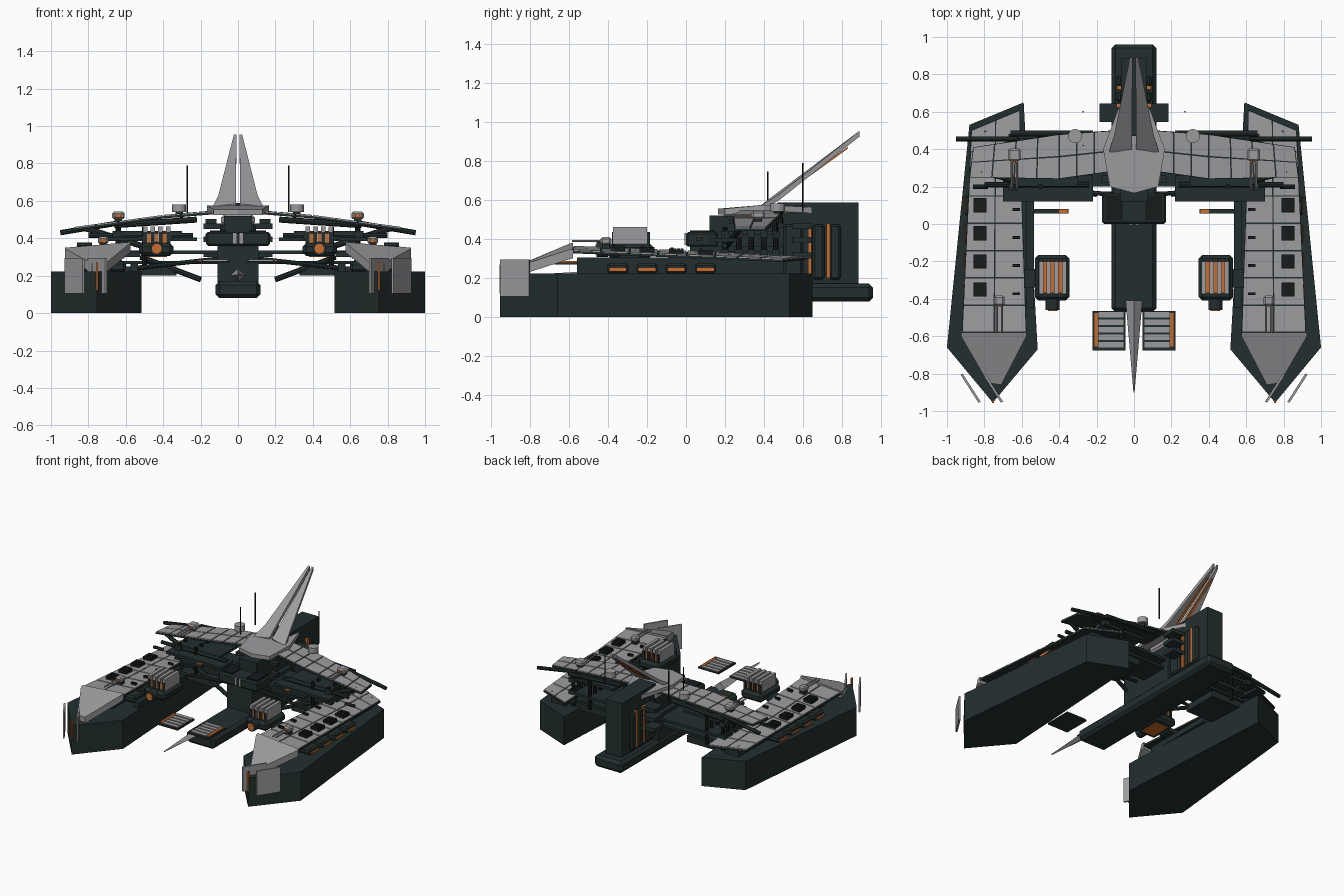
import bpy, bmesh, math
from mathutils import Vector


def material(name, col):
    m = bpy.data.materials.new(name)
    m.diffuse_color = (*col, 1)
    return m


DARK = material("dark green hull", (0.017, 0.028, 0.028))
GREY = material("light grey armour", (0.33, 0.33, 0.345))
ORANGE = material("orange glow", (0.60, 0.15, 0.025))
BLACK = material("black metal", (0.008, 0.011, 0.012))


def finish(name, bm, mat, mirror, bevel=0):
    bmesh.ops.recalc_face_normals(bm, faces=bm.faces)
    me = bpy.data.meshes.new(name)
    bm.to_mesh(me)
    bm.free()
    ob = bpy.data.objects.new(name, me)
    bpy.context.collection.objects.link(ob)
    me.materials.append(mat)
    if bevel:
        b = ob.modifiers.new("bevel", 'BEVEL')
        b.width, b.segments = bevel, 1
    if mirror:
        ob.modifiers.new("mirror", 'MIRROR')
    return ob


def add_loft(bm, low, high):
    """Closed solid between two matching outlines."""
    a = [bm.verts.new(p) for p in low]
    b = [bm.verts.new(p) for p in high]
    n = len(a)
    bm.faces.new(a[::-1])
    bm.faces.new(b)
    for i in range(n):
        bm.faces.new((a[i], a[(i + 1) % n], b[(i + 1) % n], b[i]))


def slab(name, top, thick, mat, mirror=True):
    bm = bmesh.new()
    add_loft(bm, [(x, y, z - thick) for x, y, z in top], top)
    return finish(name, bm, mat, mirror)


def prism(name, pts, z0, z1, mat, mirror=True, bevel=0):
    bm = bmesh.new()
    add_loft(bm, [(x, y, z0) for x, y in pts], [(x, y, z1) for x, y in pts])
    return finish(name, bm, mat, mirror, bevel)


def box(name, x0, x1, y0, y1, z0, z1, mat, mirror=True, bevel=0):
    return prism(name, [(x0, y0), (x1, y0), (x1, y1), (x0, y1)], z0, z1, mat, mirror, bevel)


def rod(name, p, q, r, mat, mirror=True, sides=8):
    p, q = Vector(p), Vector(q)
    bm = bmesh.new()
    bmesh.ops.create_cone(bm, cap_ends=True, segments=sides, radius1=r, radius2=r, depth=(q - p).length)
    rot = (q - p).to_track_quat('Z', 'Y')
    for v in bm.verts:
        v.co = rot @ v.co + (p + q) / 2
    return finish(name, bm, mat, mirror)


def panels(name, a, b, c, d, nu, nv, thick=0.012, gap=0.004):
    """Grid of separate armour plates over the patch a-b-c-d, on a dark backing."""
    a, b, c, d = map(Vector, (a, b, c, d))
    at = lambda u, v: a.lerp(b, u).lerp(d.lerp(c, u), v)
    gu, gv = gap / (b - a).length, gap / (d - a).length
    bm = bmesh.new()
    for i in range(nu):
        for j in range(nv):
            u0, u1, v0, v1 = i / nu + gu, (i + 1) / nu - gu, j / nv + gv, (j + 1) / nv - gv
            top = [at(u0, v0), at(u1, v0), at(u1, v1), at(u0, v1)]
            add_loft(bm, [p - Vector((0, 0, thick)) for p in top], top)
    finish(name, bm, GREY, True)
    slab(name + "_backing", [p - Vector((0, 0, 0.007)) for p in (a, b, c, d)], 0.012, DARK)


# Side hulls
prism("side_hull", [(0.59, 0.65), (0.515, -0.67), (0.755, -0.955), (1.0, -0.66), (0.88, 0.53)],
      0, 0.222, DARK)

# Raised hull decks, nose caps and bow plates
panels("hull_deck", (0.575, -0.58, 0.365), (0.92, -0.58, 0.345), (0.885, 0.15, 0.315), (0.6, 0.15, 0.335), 2, 5)
panels("rear_deck", (0.6, 0.15, 0.335), (0.885, 0.15, 0.315), (0.87, 0.5, 0.30), (0.61, 0.61, 0.31), 2, 3)
slab("nose_cap", [(0.575, -0.58, 0.38), (0.925, -0.58, 0.35), (0.925, -0.6, 0.345),
                  (0.78, -0.85, 0.265), (0.71, -0.86, 0.265), (0.575, -0.6, 0.375)], 0.05, GREY)
box("deck_spine", 0.68, 0.80, -0.56, 0.5, 0.22, 0.305, DARK)
for x in (0.70, 0.82):
    prism("bow_plate", [(x, -0.95), (x + 0.012, -0.955), (x + 0.108, -0.805), (x + 0.096, -0.80)],
          0.105, 0.295, GREY)
box("bow_light", 0.749, 0.759, -0.958, -0.94, 0.12, 0.27, ORANGE)

# Deck vents with glowing side boxes below them
for i in range(4):
    y = 0.10 - 0.15 * i
    z = 0.328 + 0.007 * i
    for k in range(4):
        box("deck_vent_slat", 0.788, 0.858, y - 0.038 + k * 0.02, y - 0.022 + k * 0.02, z - 0.02, z + 0.016, BLACK)
    box("deck_vent", 0.788, 0.858, y - 0.036, y + 0.036, z - 0.02, z + 0.009, BLACK)
    box("side_box", 0.60, 0.905, y - 0.055, y + 0.055, 0.222, 0.275, DARK, bevel=0.012)
    box("side_box_glow", 0.902, 0.911, y - 0.045, y + 0.045, 0.232, 0.25, ORANGE)
    box("deck_clip", 0.61, 0.65, y - 0.03, y - 0.015, z, z + 0.022, BLACK)

# Gull wing
panels("wing_inner", (0.12, 0.28, 0.548), (0.40, 0.24, 0.525), (0.40, 0.48, 0.525), (0.12, 0.50, 0.55), 3, 2)
panels("wing_outer", (0.40, 0.24, 0.525), (0.88, 0.25, 0.46), (0.86, 0.41, 0.46), (0.40, 0.48, 0.525), 4, 2)
rod("wing_edge_beam", (0.22, 0.485, 0.50), (0.66, 0.485, 0.47), 0.016, DARK)
rod("wing_tip_rod", (0.62, 0.455, 0.485), (0.95, 0.455, 0.43), 0.014, DARK)

# Bridge hood and the two tall swept blades
slab("bridge_hood", [(-0.13, 0.20, 0.555), (0, 0.165, 0.555), (0.13, 0.20, 0.555), (0.165, 0.40, 0.575),
                     (0.09, 0.60, 0.565), (0, 0.80, 0.55), (-0.09, 0.60, 0.565), (-0.165, 0.40, 0.575)],
     0.03, GREY, False)
box("hood_underside", -0.09, 0.09, 0.26, 0.50, 0.465, 0.53, GREY, False, 0.02)
slab("tall_blade", [(0.012, 0.40, 0.585), (0.135, 0.38, 0.57), (0.105, 0.48, 0.63),
                    (0.022, 0.89, 0.955), (0.008, 0.89, 0.955)], 0.03, GREY)
slab("blade_glow", [(0.014, 0.45, 0.60), (0.04, 0.45, 0.598), (0.024, 0.83, 0.872), (0.014, 0.83, 0.872)],
     0.009, ORANGE)

# Central keel, neck and stern tower
box("keel", -0.12, 0.12, -0.47, 0.96, 0.08, 0.17, DARK, False, 0.02)
box("neck", -0.11, 0.11, 0.02, 0.50, 0.16, 0.36, DARK, False)
box("neck_top", -0.075, 0.075, 0.12, 0.50, 0.35, 0.52, DARK, False)
box("stern_tower", -0.07, 0.07, 0.47, 0.885, 0.16, 0.588, DARK, False)
for y, w in ((0.50, 0.10), (0.65, 0.06), (0.735, 0.06)):
    box("tower_panel", 0.06, 0.095, y, y + w, 0.19, 0.475, DARK, bevel=0.012)
for y in (0.625, 0.72):
    box("tower_glow", 0.06, 0.092, y, y + 0.02, 0.20, 0.48, ORANGE)
for z in (0.30, 0.38, 0.45):
    box("tower_side_block", 0.06, 0.185, 0.545, 0.645, z, z + 0.03, DARK)
box("control_box", -0.17, 0.17, 0.0, 0.165, 0.36, 0.435, DARK, False, 0.01)
box("control_window", 0.06, 0.15, 0.02, 0.15, 0.434, 0.443, BLACK)
box("control_strip", 0.008, 0.026, -0.008, 0.0, 0.37, 0.43, GREY)

# Ram spike on the keel and slatted radiators
bm = bmesh.new()
add_loft(bm, [(-0.045, -0.41, 0.20), (0, -0.41, 0.17), (0.045, -0.41, 0.20), (0, -0.41, 0.24)],
         [(-0.003, -0.90, 0.205), (0, -0.90, 0.20), (0.003, -0.90, 0.205), (0, -0.90, 0.21)])
finish("ram_spike", bm, GREY, False)
box("radiator", 0.045, 0.222, -0.675, -0.465, 0.268, 0.280, DARK)
for k in range(5):
    y = -0.66 + k * 0.04
    box("radiator_slat", 0.055, 0.19, y, y + 0.03, 0.279, 0.286, GREY)
box("radiator_glow", 0.193, 0.212, -0.655, -0.475, 0.279, 0.286, ORANGE)

# Stacked cross arms joining keel and hulls
for x0, x1, y0, y1, z0, z1 in ((0.22, 0.70, 0.12, 0.26, 0.385, 0.405), (0.30, 0.66, 0.20, 0.46, 0.42, 0.44),
                               (0.11, 0.62, 0.20, 0.48, 0.315, 0.335), (0.33, 0.64, 0.18, 0.46, 0.20, 0.25),
                               (0.11, 0.66, 0.24, 0.46, 0.262, 0.28)):
    box("cross_arm", x0, x1, y0, y1, z0, z1, DARK)
for y in (0.20, 0.27, 0.335, 0.40, 0.46):
    rod("arm_post", (0.50, y, 0.23), (0.50, y, 0.46), 0.014, BLACK)
    rod("arm_post_outer", (0.64, y, 0.22), (0.64, y, 0.455), 0.014, BLACK)
    for z in (0.265, 0.325, 0.42):
        box("arm_joint", 0.62, 0.67, y - 0.02, y + 0.02, z - 0.015, z + 0.02, DARK)
for z in (0.40, 0.48):
    box("neck_stub", 0.115, 0.175, 0.22, 0.26, z, z + 0.022, DARK)
rod("long_rod", (0.24, 0.21, 0.415), (0.80, 0.21, 0.415), 0.014, DARK)
rod("tip_rod", (0.78, 0.20, 0.365), (0.86, 0.20, 0.365), 0.012, DARK)
rod("upper_brace", (0.82, 0.28, 0.455), (0.50, 0.20, 0.355), 0.016, DARK)
rod("lower_brace", (0.20, 0.16, 0.18), (0.52, 0.22, 0.30), 0.015, DARK)
rod("low_brace", (0.11, 0.16, 0.29), (0.56, 0.18, 0.24), 0.012, DARK)
box("arm_glow", 0.40, 0.46, 0.215, 0.23, 0.428, 0.436, ORANGE)
box("front_bar", 0.35, 0.54, 0.055, 0.08, 0.39, 0.41, DARK)
box("front_bar_glow", 0.355, 0.40, 0.058, 0.077, 0.409, 0.416, ORANGE)

# Gun pods on the hull flanks
box("pod_body", 0.345, 0.53, -0.41, -0.165, 0.305, 0.375, DARK, bevel=0.02)
box("pod_core", 0.37, 0.505, -0.37, -0.20, 0.37, 0.425, ORANGE)
for k in range(4):
    x = 0.362 + k * 0.041
    box("pod_fin", x, x + 0.024, -0.375, -0.20, 0.36, 0.462, GREY)
    box("pod_fin_edge", x + 0.002, x + 0.02, -0.38, -0.185, 0.36, 0.435, DARK)
box("pod_base_glow", 0.38, 0.49, -0.37, -0.21, 0.299, 0.306, ORANGE)
rod("pod_barrel", (0.435, -0.40, 0.345), (0.435, -0.46, 0.345), 0.038, DARK, sides=12)
rod("pod_muzzle", (0.435, -0.455, 0.345), (0.435, -0.464, 0.345), 0.026, ORANGE, sides=12)
box("pod_arm", 0.52, 0.62, -0.34, -0.24, 0.30, 0.33, DARK)
box("inner_rail", 0.535, 0.575, -0.45, 0.12, 0.222, 0.265, DARK)

# Small turrets with twin barrels on wing and foredeck
for x, y, z, s in ((0.64, 0.37, 0.488, 0.034), (0.72, -0.41, 0.355, 0.028)):
    box("turret", x - s, x + s, y - s, y + s, z + 0.014, z + 0.054, GREY, bevel=0.01)
    box("turret_glow", x - s * 0.6, x + s * 0.6, y - s - 0.004, y - s + 0.002, z + 0.022, z + 0.042, ORANGE)
    box("turret_base", x - 0.02, x + 0.02, y - 0.02, y + 0.02, z - 0.02, z + 0.016, DARK)
    for dx in (-0.014, 0.014):
        rod("turret_barrel", (x + dx, y, z + 0.034), (x + dx, y - 0.16 - s / 2, z + 0.034), 0.006, GREY)

# Sensor drums and aerials
rod("sensor_drum", (0.315, 0.47, 0.54), (0.315, 0.47, 0.582), 0.038, GREY, sides=16)
rod("drum_stem", (0.315, 0.47, 0.51), (0.315, 0.47, 0.545), 0.02, DARK)
rod("tall_aerial", (0.272, 0.60, 0.54), (0.272, 0.60, 0.79), 0.004, BLACK, sides=6)
rod("short_aerial", (-0.272, 0.42, 0.53), (-0.272, 0.42, 0.745), 0.004, BLACK, False, 6)
